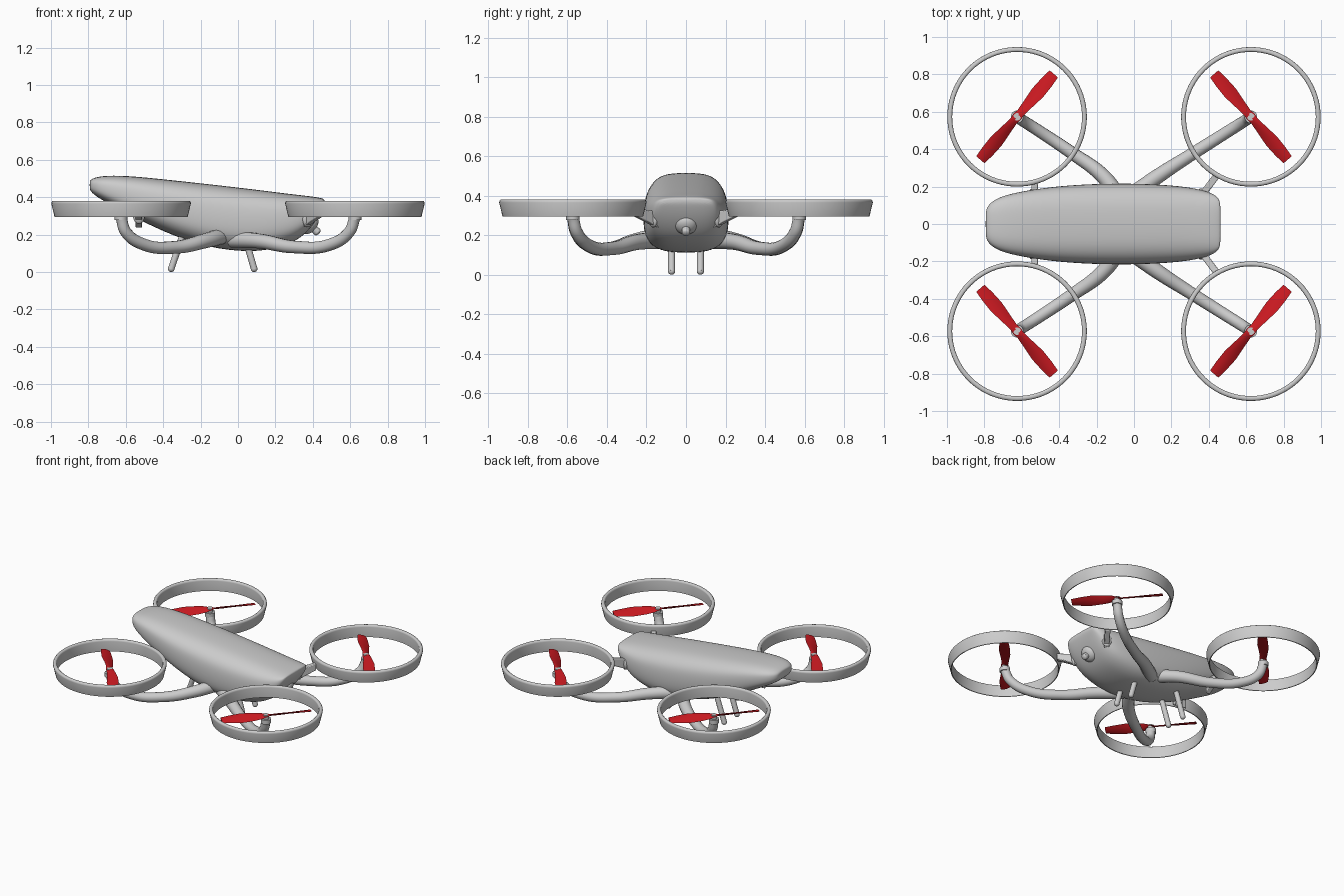
import bpy, bmesh, math
from mathutils import Vector

if "Cube" in bpy.data.objects:
    bpy.data.objects.remove(bpy.data.objects["Cube"])

CX, CY = 0.625, 0.573  # rotor centre offsets


def finish(name, bm, angle=40, mat=None):
    bmesh.ops.recalc_face_normals(bm, faces=bm.faces)
    mesh = bpy.data.meshes.new(name)
    bm.to_mesh(mesh)
    bm.free()
    obj = bpy.data.objects.new(name, mesh)
    bpy.context.collection.objects.link(obj)
    if mat:
        mesh.materials.append(mat)
    bpy.ops.object.select_all(action='DESELECT')
    obj.select_set(True)
    bpy.context.view_layer.objects.active = obj
    bpy.ops.object.shade_smooth_by_angle(angle=math.radians(angle))
    return obj


def loft(bm, loops, closed=False):
    rows = [[bm.verts.new(p) for p in loop] for loop in loops]
    n = len(rows[0])
    pairs = list(zip(rows, rows[1:])) + ([(rows[-1], rows[0])] if closed else [])
    for a, b in pairs:
        for i in range(n):
            j = (i + 1) % n
            bm.faces.new((a[i], a[j], b[j], b[i]))
    if not closed:
        bm.faces.new(rows[0])
        bm.faces.new(rows[-1])


def tube(name, pts, radii):
    cu = bpy.data.curves.new(name, 'CURVE')
    cu.dimensions = '3D'
    cu.bevel_depth = 1.0
    cu.bevel_resolution = 5
    cu.use_fill_caps = True
    sp = cu.splines.new('BEZIER')
    sp.bezier_points.add(len(pts) - 1)
    for bp, p, r in zip(sp.bezier_points, pts, radii):
        bp.co = p
        bp.radius = r
        bp.handle_left_type = bp.handle_right_type = 'AUTO'
    obj = bpy.data.objects.new(name, cu)
    bpy.context.collection.objects.link(obj)


def ellipsoid(name, loc, scale, rot=(0, 0, 0)):
    bpy.ops.mesh.primitive_uv_sphere_add(segments=32, ring_count=16, location=loc, rotation=rot)
    obj = bpy.context.object
    obj.name = name
    obj.scale = scale
    bpy.ops.object.shade_smooth()


def cylinder(name, loc, r, depth, rot=(0, 0, 0)):
    bpy.ops.mesh.primitive_cylinder_add(vertices=32, radius=r, depth=depth, location=loc, rotation=rot)
    obj = bpy.context.object
    obj.name = name
    bpy.ops.object.shade_smooth_by_angle(angle=math.radians(40))


# Fuselage: superellipse sections (x, bottom, top, half width)
sections = [(-0.793, .445, .485, .06), (-0.787, .43, .495, .09), (-0.76, .405, .508, .122),
            (-0.70, .37, .517, .153), (-0.58, .305, .515, .18), (-0.40, .215, .497, .205),
            (-0.20, .14, .476, .217), (0, .108, .453, .218), (0.15, .112, .435, .212),
            (0.28, .148, .418, .20), (0.36, .20, .409, .184), (0.42, .275, .401, .165),
            (0.452, .335, .394, .14), (0.464, .365, .387, .11)]
bm = bmesh.new()
loops = []
for x, zb, zt, w in sections:
    loop = []
    for k in range(24):
        a = math.tau * k / 24
        c, s = math.cos(a), math.sin(a)
        e = 2 / 2.9
        loop.append((x, w * math.copysign(abs(c) ** e, c),
                     (zb + zt) / 2 + (zt - zb) / 2 * math.copysign(abs(s) ** e, s)))
    loops.append(loop)
loft(bm, loops)
body = finish("fuselage", bm, 180)
sub = body.modifiers.new("smooth", 'SUBSURF')
sub.levels = sub.render_levels = 2

red = bpy.data.materials.new("propeller_red")
red.diffuse_color = (0.6, 0.01, 0.015, 1)
red.use_nodes = True
red.node_tree.nodes["Principled BSDF"].inputs["Base Color"].default_value = red.diffuse_color

# Duct profile (radius, z) and blade stations (radius, chord, pitch in degrees)
duct = [(.373, .366), (.372, .374), (.367, .38), (.355, .381), (.349, .377), (.347, .368),
        (.350, .295), (.356, .295)]
stations = [(0.0, .05, 0), (.03, .05, 30), (.09, .066, 32), (.17, .082, 25), (.24, .074, 19), (.302, .06, 14)]
U, V = Vector((.65, -.76, 0)), Vector((.76, .65, 0))
arm_paths = {
    1: [(-.03, .14, .175), (.12, .25, .165), (.3, .367, .134), (.49, .487, .146), (.595, .553, .215), (CX, CY, .292)],
    -1: [(-.08, .14, .195), (-.165, .255, .17), (-.34, .385, .132), (-.50, .492, .146), (-.6, .556, .215), (-CX, CY, .292)]}
mounts = {1: ((.33, .11, .265), (.441, .258, .318)), -1: ((-.53, .12, .285), (-.53, .216, .318))}

for sx, fr in ((-1, "left"), (1, "right")):
    for sy, bk in ((-1, "front"), (1, "back")):
        tag = bk + "_" + fr
        # Duct ring
        bm = bmesh.new()
        loft(bm, [[(sx * CX + r * math.cos(math.tau * i / 80), sy * CY + r * math.sin(math.tau * i / 80), z)
                   for r, z in duct] for i in range(80)], closed=True)
        finish("duct_ring_" + tag, bm, 50)
        # Twisted two-blade propeller
        bm = bmesh.new()
        rows = [(-r, c, -t) for r, c, t in stations[:0:-1]] + stations
        loops = []
        for r, c, t in rows:
            a = math.radians(t)
            loop = []
            for f, h in ((-.5, 0), (-.2, .006), (.2, .006), (.5, 0), (.2, -.005), (-.2, -.005)):
                p = U * r + V * (c * f * math.cos(a))
                loop.append((sx * (CX + p.x), sy * (CY + p.y), .328 + c * f * math.sin(a) + h))
            loops.append(loop)
        loft(bm, loops)
        finish("propeller_" + tag, bm, 40, red)
        # Curved arm, motor and motor collar
        tube("arm_" + tag, [(x, y * sy, z) for x, y, z in arm_paths[sx]], [.045, .04, .034, .032, .031, .03])
        cylinder("motor_" + tag, (sx * CX, sy * CY, .293), .034, .03)
        cylinder("motor_shaft_" + tag, (sx * CX, sy * CY, .318), .02, .036)
        # Duct mount strut with a foot on the fuselage
        p, q = [Vector((v[0], v[1] * sy, v[2])) for v in mounts[sx]]
        side = (q - p).cross(Vector((0, 0, 1))).normalized()
        bm = bmesh.new()
        loft(bm, [[c + side * a * .018 + Vector((0, 0, b * h)) for a, b in ((-1, -1), (1, -1), (1, 1), (-1, 1))]
                  for c, h in ((p, .05), (p.lerp(q, .6), .03), (q, .022))])
        strut = finish("duct_mount_" + tag, bm, 30)
        bev = strut.modifiers.new("bevel", 'BEVEL')
        bev.width = .005
        bev.segments = 2
        foot = p.lerp(q, .38 if sx > 0 else .55)
        ellipsoid("mount_foot_" + tag, foot, (.018, .032, .045), (0, 0, math.atan2(side.y, side.x) + math.pi / 2))
        # Landing leg
        top, low = ((.045, .16), (.086, .018)) if sx > 0 else ((-.295, .2), (-.357, .018))
        a, b = (top[0], sy * .073, top[1]), (low[0], sy * .073, low[1])
        tube("landing_leg_" + tag, [a, b], [.018, .018])
        ellipsoid("landing_leg_tip_" + tag, b, (.018, .018, .018))

# Nose camera: tilted dome with a raised lens
tilt = (0, math.radians(132), 0)
ellipsoid("camera_dome", (.385, 0, .25), (.055, .055, .035), tilt)
cylinder("camera_lens", (.412, 0, .226), .021, .035, tilt)
ellipsoid("camera_lens_cap", (.425, 0, .214), (.021, .021, .012), tilt)
